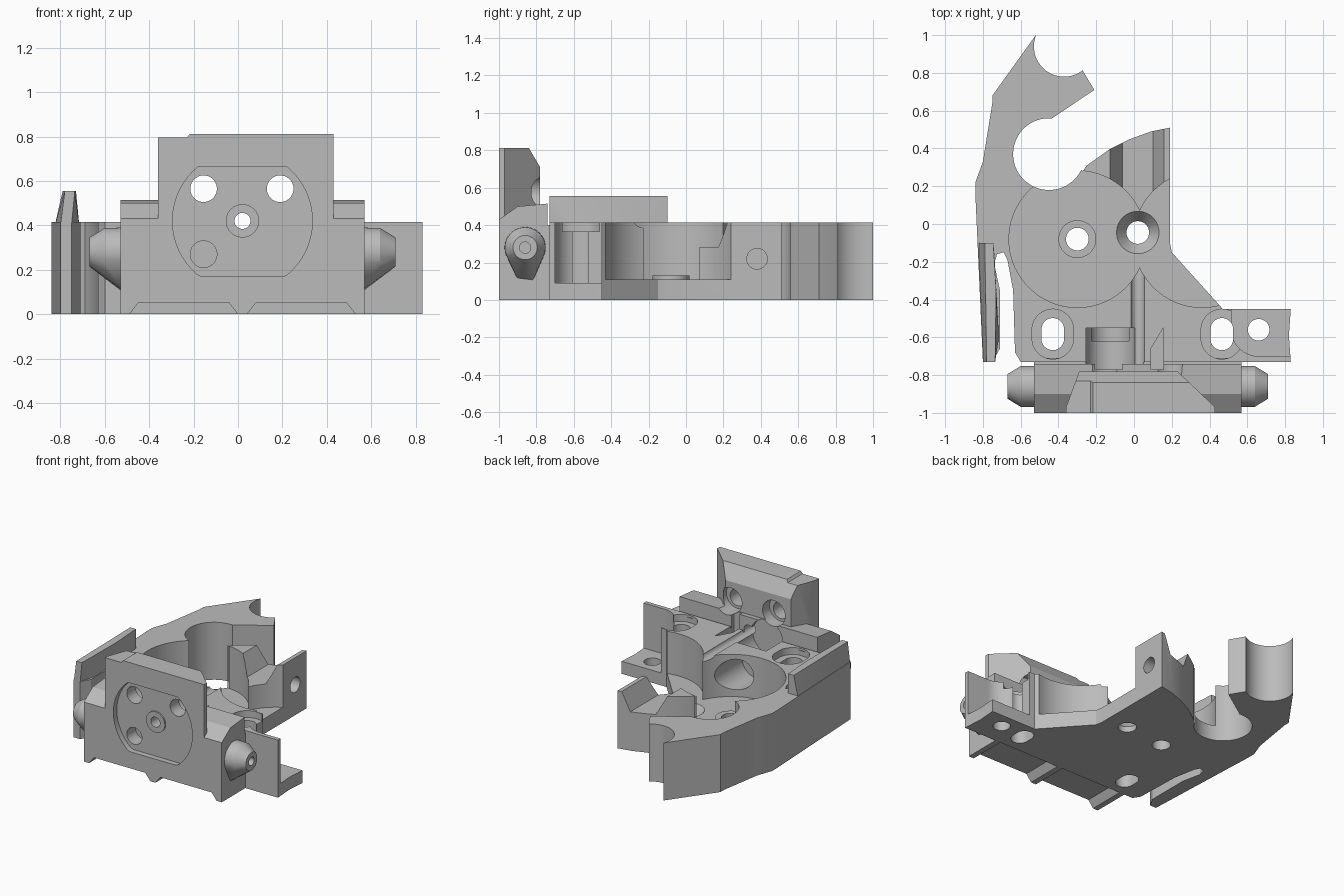
import bpy, bmesh, math
from mathutils import Vector

cube = bpy.data.objects.get("Cube")
if cube:
    bpy.data.objects.remove(cube, do_unlink=True)

grey = bpy.data.materials.new("plain_grey")
grey.use_nodes = True
grey.diffuse_color = (0.5, 0.5, 0.5, 1)
grey.node_tree.nodes["Principled BSDF"].inputs["Base Color"].default_value = (0.5, 0.5, 0.5, 1)


def finish(name, bm):
    bmesh.ops.recalc_face_normals(bm, faces=bm.faces)
    mesh = bpy.data.meshes.new(name)
    bm.to_mesh(mesh)
    bm.free()
    obj = bpy.data.objects.new(name, mesh)
    bpy.context.collection.objects.link(obj)
    mesh.materials.append(grey)
    return obj


def prism(name, outline, low, high, axis="z"):
    """Extrude a 2D outline along one axis."""
    place = {"x": lambda p, t: (t, p[0], p[1]),
             "y": lambda p, t: (p[0], t, p[1]),
             "z": lambda p, t: (p[0], p[1], t)}[axis]
    bm = bmesh.new()
    face = bm.faces.new([bm.verts.new(place(p, low)) for p in outline])
    grown = bmesh.ops.extrude_face_region(bm, geom=[face])["geom"]
    shift = Vector(place((0, 0), high - low))
    bmesh.ops.translate(bm, vec=shift, verts=[v for v in grown if isinstance(v, bmesh.types.BMVert)])
    return finish(name, bm)


def disc(u, v, r, stretch=0.0, sides=48):
    """Circle outline, lengthened in v to make a slot."""
    pts = []
    for i in range(sides):
        a = 2 * math.pi * (i + 0.5) / sides
        pts.append((u + r * math.cos(a), v + r * math.sin(a) + math.copysign(stretch, math.sin(a))))
    return pts


def rect(u0, u1, v0, v1):
    return [(u0, v0), (u1, v0), (u1, v1), (u0, v1)]


def hull(name, points):
    bm = bmesh.new()
    for p in points:
        bm.verts.new(p)
    out = bmesh.ops.convex_hull(bm, input=bm.verts)
    junk = set(out["geom_interior"]) | set(out["geom_unused"])
    bmesh.ops.delete(bm, geom=[g for g in junk if isinstance(g, bmesh.types.BMVert)], context="VERTS")
    return finish(name, bm)


def combine(target, tool, operation="DIFFERENCE", keep=False):
    mod = target.modifiers.new("cut", "BOOLEAN")
    mod.operation, mod.solver, mod.object = operation, "EXACT", tool
    bpy.context.view_layer.objects.active = target
    bpy.ops.object.modifier_apply(modifier=mod.name)
    if not keep:
        bpy.data.objects.remove(tool, do_unlink=True)


def cut(target, outline, low, high, axis="z"):
    combine(target, prism("cutter", outline, low, high, axis))


# Main body with claw arm, wedge and side tab
outline = [(-0.60, -0.73), (0.83, -0.73), (0.82, -0.59), (0.83, -0.45), (0.47, -0.45), (0.20, -0.15),
           (0.19, -0.10), (0.19, 0.51), (0.09, 0.49), (-0.02, 0.45), (-0.13, 0.395), (-0.25, 0.31),
           (-0.27, 0.28), (-0.45, 0.37), (-0.44, 0.555), (-0.21, 0.71), (-0.27, 0.81),
           (-0.37, 0.94), (-0.52, 1.0), (-0.75, 0.68), (-0.75, 0.64), (-0.80, 0.33), (-0.84, 0.22),
           (-0.84, 0.16), (-0.80, -0.73), (-0.75, -0.73), (-0.71, -0.66), (-0.71, -0.35),
           (-0.74, -0.21), (-0.725, -0.16), (-0.69, -0.15), (-0.67, -0.19), (-0.64, -0.35), (-0.63, -0.68)]
body = prism("main_body", outline, 0, 0.415)

# Claw bore, claw tip notch, and twin round pockets
cut(body, disc(-0.45, 0.37, 0.19, sides=64), -0.1, 0.6)
cut(body, disc(-0.37, 0.94, 0.16), -0.1, 0.6)
for x in (-0.30, 0.36):
    cut(body, disc(x, -0.08, 0.362, sides=80), 0.11, 0.6)

# Valley across the wedge and its side hole
cut(body, [(-0.145, 0.45), (-0.06, 0.28), (0.10, 0.28), (0.175, 0.45)], 0.06, 0.6, "y")
cut(body, disc(0.38, 0.22, 0.055), 0.05, 0.3, "x")

# Side tab recess and its hole
cut(body, disc(0.66, -0.555, 0.145), 0.09, 0.6)
cut(body, rect(0.66, 1.0, -0.70, -0.4), 0.09, 0.6)
cut(body, rect(0.515, 1.0, -0.555, -0.4), 0.09, 0.6)
cut(body, disc(0.66, -0.56, 0.057), -0.1, 0.3)

# Slotted screw holes with counterbores
for x in (-0.43, 0.465):
    cut(body, disc(x, -0.583, 0.06, 0.025), -0.1, 0.6)
    cut(body, disc(x, -0.583, 0.11, 0.022), 0.365, 0.6)

# Raised ring, countersink and floor holes
ring = prism("floor_ring", disc(-0.30, -0.08, 0.10), 0.05, 0.13)
combine(body, ring, "UNION")
cut(body, disc(-0.30, -0.08, 0.06), -0.1, 0.3)
cut(body, disc(0.02, -0.045, 0.06), -0.1, 0.3)
sink = [(x, y, 0.04) for x, y in disc(0.02, -0.045, 0.06)]
sink += [(x, y, 0.12) for x, y in disc(0.02, -0.045, 0.12)]
combine(body, hull("cutter", sink))

# Front mount: shouldered block and tall plate
mount = prism("front_mount", [(-1, 0), (-0.71, 0), (-0.71, 0.40), (-0.74, 0.40), (-0.74, 0.515),
                              (-0.90, 0.50), (-1, 0.43)], -0.53, 0.57, "x")
plate = prism("plate", [(-0.36, -1), (0.43, -1), (0.43, -0.97), (0.23, -0.78),
                        (-0.29, -0.78), (-0.36, -0.97)], 0.2, 0.812)
cut(plate, [(-0.84, 0.812), (-0.78, 0.71), (-0.7, 0.71), (-0.7, 0.9), (-0.84, 0.9)], -1, 1, "x")
cut(plate, [(-0.5, 0.795), (-0.23, 0.795), (-0.205, 0.83), (-0.5, 0.83)], -1.2, -0.5, "y")
combine(mount, plate, "UNION")

# Round recess with flattened top and bottom
recess = [(x, min(max(z, 0.17), 0.665)) for x, z in disc(0.02, 0.42, 0.315, sides=96)]
clean = [p for i, p in enumerate(recess) if not (p[1] in (0.17, 0.665)
         and recess[i - 1][1] == p[1] and recess[(i + 1) % len(recess)][1] == p[1])]
cut(mount, clean, -1.1, -0.96, "y")
combine(mount, prism("centre_ring", disc(0.02, 0.42, 0.075), -0.97, -0.90, "y"), "UNION")

# Screw holes, rear clearances and cable path
for x, z, depth in ((-0.155, 0.565, -0.6), (0.19, 0.565, -0.6), (-0.155, 0.27, -0.86)):
    cut(mount, disc(x, z, 0.06), -1.1, depth, "y")
for x in (-0.155, 0.19):
    cut(mount, disc(x, 0.575, 0.09), -0.86, -0.6, "y")
for part in (mount, body):
    cut(part, disc(0.02, 0.42, 0.036), -1.1, -0.15, "y")
    cut(part, disc(-0.125, 0.40, 0.13), -0.77, -0.55, "y")
    cut(part, [(0.09, -0.77), (0.155, -0.77), (0.155, -0.55), (0.09, -0.66)], 0.36, 0.6)
cut(body, disc(-0.125, 0.27, 0.11), -0.62, -0.3, "y")

# Underside channels
for x0, x1 in ((-0.49, 0.0), (0.04, 0.53)):
    cut(mount, [(x0, -0.001), (x1, -0.001), (x1 - 0.04, 0.05), (x0 + 0.04, 0.05)], -1.1, -0.73, "y")

# Side pegs with a tapered tip and a drooping support
parts = [body, mount]
for side, start in (("left", 0.56), ("right", -0.52)):
    sign = 1 if start > 0 else -1
    points = []
    for step, r in ((0, 0.11), (0.08, 0.108), (0.15, 0.065)):
        points += [(start + sign * step, y, z) for y, z in disc(-0.86, 0.28, r)]
    points += [(start, -0.90, 0.11), (start, -0.82, 0.10)]
    peg = hull(side + "_peg", points)
    tip = start + sign * 0.15
    cut(peg, disc(-0.86, 0.28, 0.03), tip - 0.06, tip + 0.06, "x")
    parts.append(peg)

# Raised fin on the outer wall
fin = hull("side_fin", [(-0.80, -0.73, 0.40), (-0.75, -0.73, 0.40), (-0.715, -0.60, 0.40),
                        (-0.78, -0.73, 0.555), (-0.735, -0.73, 0.555), (-0.73, -0.35, 0.555),
                        (-0.74, -0.15, 0.40), (-0.745, -0.10, 0.555), (-0.77, -0.10, 0.555),
                        (-0.825, -0.10, 0.40), (-0.745, -0.10, 0.40), (-0.79, -0.10, 0.555)])
parts.append(fin)

# Smooth the round walls, keep edges crisp
bpy.ops.object.select_all(action="DESELECT")
for part in parts:
    part.select_set(True)
    bpy.context.view_layer.objects.active = part
bpy.ops.object.shade_smooth_by_angle(angle=math.radians(25))
